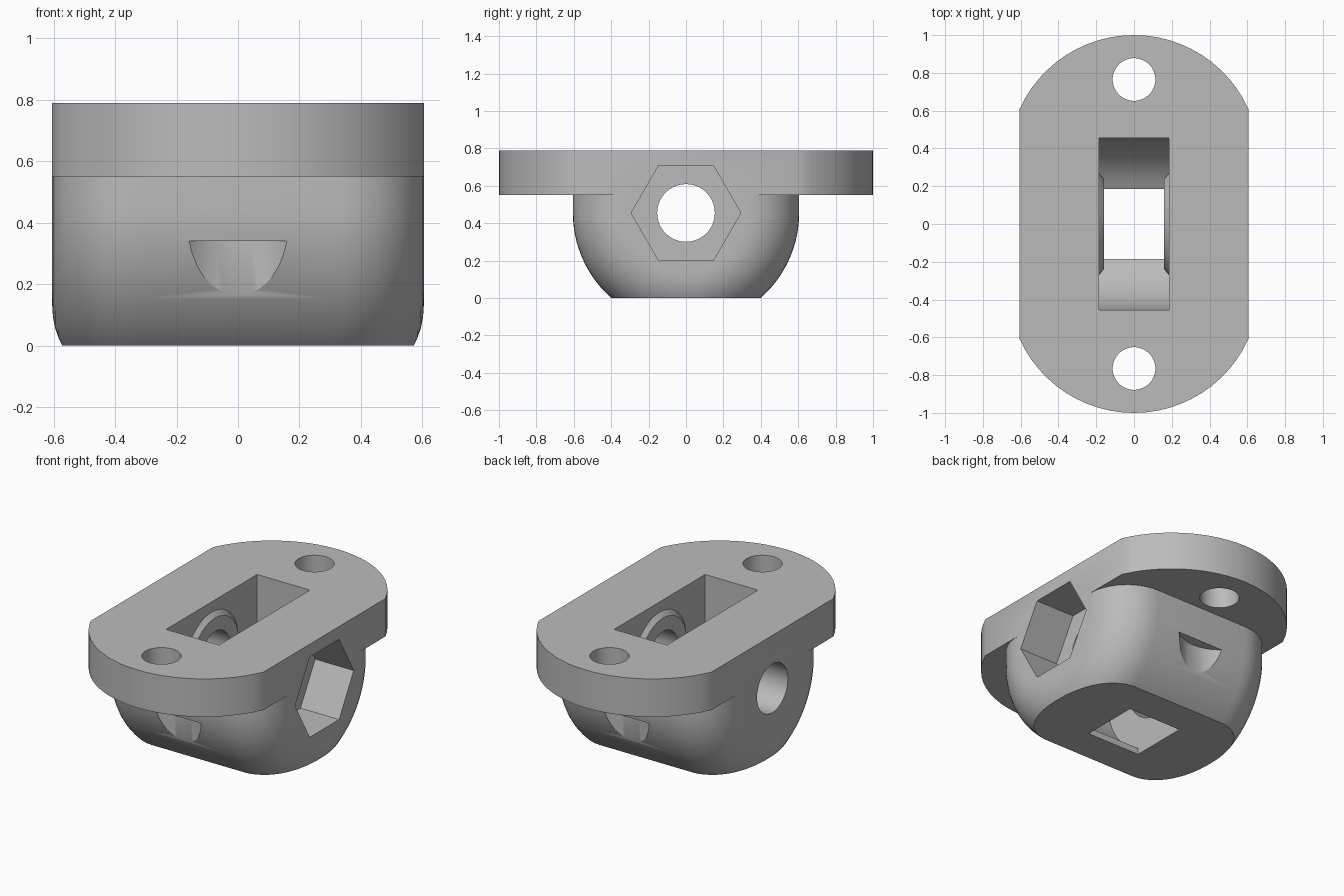
import bpy, bmesh, math
from mathutils import Matrix, Vector

cube = bpy.data.objects.get("Cube")
if cube:
    bpy.data.objects.remove(cube, do_unlink=True)

HALF = 0.605         # half width of body and flange
AXLE_Z = 0.455       # height of the wheel axle
TOP, FLANGE_Z = 0.79, 0.55
FILLET = 0.28

grey = bpy.data.materials.new("plain_grey")
grey.use_nodes = True
grey.diffuse_color = (0.5, 0.5, 0.5, 1)
grey.node_tree.nodes["Principled BSDF"].inputs["Base Color"].default_value = (0.5, 0.5, 0.5, 1)


def make_object(name, bm):
    bmesh.ops.recalc_face_normals(bm, faces=bm.faces)
    mesh = bpy.data.meshes.new(name)
    bm.to_mesh(mesh)
    bm.free()
    mesh.materials.append(grey)
    obj = bpy.data.objects.new(name, mesh)
    bpy.context.collection.objects.link(obj)
    return obj


def box(name, x, y, z0, z1):
    bm = bmesh.new()
    bmesh.ops.create_cube(bm, size=1)
    bmesh.ops.scale(bm, vec=(2 * x, 2 * y, z1 - z0), verts=bm.verts)
    bmesh.ops.translate(bm, vec=(0, 0, (z0 + z1) / 2), verts=bm.verts)
    return make_object(name, bm)


def rod(name, axis, start, end, r1, r2=None, sides=64):
    """Cylinder or cone between two points on a line parallel to x or z."""
    bm = bmesh.new()
    bmesh.ops.create_cone(bm, cap_ends=True, segments=sides, radius1=r1,
                          radius2=r1 if r2 is None else r2,
                          depth=(Vector(end) - Vector(start)).length)
    if axis == "x":
        turn = math.pi / 2 if end[0] > start[0] else -math.pi / 2
        bmesh.ops.rotate(bm, matrix=Matrix.Rotation(turn, 3, "Y"), verts=bm.verts)
    bmesh.ops.translate(bm, vec=(Vector(start) + Vector(end)) / 2, verts=bm.verts)
    return make_object(name, bm)


def combine(target, tool, operation):
    mod = target.modifiers.new(operation.lower(), "BOOLEAN")
    mod.operation, mod.object, mod.solver = operation, tool, "EXACT"
    bpy.context.view_layer.objects.active = target
    bpy.ops.object.modifier_apply(modifier=mod.name)
    bpy.data.objects.remove(tool, do_unlink=True)


def make_body():
    """Drum about the x axis with filleted rims, carried straight up above the axle."""
    inner = HALF - FILLET
    steps = [math.pi / 2 * i / 12 for i in range(13)]
    right = [(inner + FILLET * math.sin(a), inner + FILLET * math.cos(a)) for a in steps]
    profile = [(-HALF, 0)] + [(-x, r) for x, r in reversed(right)] + right + [(HALF, 0)]
    rows = [(0, FLANGE_Z + 0.05)]
    rows += [(-math.pi * i / 48, AXLE_Z) for i in range(49)]
    rows += [(-math.pi, FLANGE_Z + 0.05)]
    bm = bmesh.new()
    grid = [[bm.verts.new((x, r * math.cos(a), z + r * math.sin(a))) for x, r in profile]
            for a, z in rows]
    for low, high in zip(grid, grid[1:]):
        for i in range(len(profile) - 1):
            bm.faces.new((low[i], low[i + 1], high[i + 1], high[i]))
    bmesh.ops.remove_doubles(bm, verts=bm.verts, dist=0.0001)
    bmesh.ops.dissolve_degenerate(bm, edges=bm.edges, dist=0.0001)
    bmesh.ops.holes_fill(bm, edges=[e for e in bm.edges if e.is_boundary], sides=0)
    return make_object("caster_housing", bm)


def make_flange():
    """Plate with straight sides and shallow round ends."""
    rise = 0.39
    radius = (HALF ** 2 + rise ** 2) / (2 * rise)
    sweep = math.asin(HALF / radius)
    end = [(radius * math.sin(a), 1 - radius + radius * math.cos(a))
           for a in (sweep * (1 - i / 12) for i in range(25))]
    outline = end + [(-x, -y) for x, y in end]
    bm = bmesh.new()
    face = bm.faces.new([bm.verts.new((x, y, FLANGE_Z)) for x, y in outline])
    out = bmesh.ops.extrude_face_region(bm, geom=[face])
    bmesh.ops.translate(bm, vec=(0, 0, TOP - FLANGE_Z),
                        verts=[v for v in out["geom"] if isinstance(v, bmesh.types.BMVert)])
    return make_object("flange", bm)


housing = make_body()
combine(housing, box("floor_cut", 1, 1, -0.5, 0), "DIFFERENCE")
combine(housing, make_flange(), "UNION")

# Wheel slot: straight upper part, round lower part, square opening below
slot = box("slot_cut", 0.185, 0.455, AXLE_Z, 1)
combine(slot, rod("wheel_cut", "x", (-0.185, 0, AXLE_Z), (0.185, 0, AXLE_Z), 0.455), "UNION")
combine(slot, box("opening_cut", 0.185, 0.185, -0.2, AXLE_Z), "UNION")
combine(housing, slot, "DIFFERENCE")

# Tapered bosses either side of the wheel
for s in (-1, 1):
    boss = rod("boss", "x", (s * 0.21, 0, AXLE_Z), (s * 0.16, 0, AXLE_Z), 0.30, 0.24)
    combine(housing, boss, "UNION")

# Axle hole and nut pocket
combine(housing, rod("axle_cut", "x", (-1, 0, AXLE_Z), (1, 0, AXLE_Z), 0.154), "DIFFERENCE")
nut = rod("nut_cut", "x", (0.335, 0, AXLE_Z), (0.8, 0, AXLE_Z), 0.293, sides=6)
if max(v.co.y for v in nut.data.vertices) < 0.28:      # corners point along y
    nut.data.transform(Matrix.Translation((0, 0, AXLE_Z)) @ Matrix.Rotation(math.pi / 6, 4, "X")
                       @ Matrix.Translation((0, 0, -AXLE_Z)))
combine(housing, nut, "DIFFERENCE")

# Screw holes with clearance for the heads below
for s in (-1, 1):
    y = s * 0.765
    combine(housing, rod("screw_cut", "z", (0, y, 0.4), (0, y, 1), 0.113), "DIFFERENCE")
    combine(housing, rod("head_cut", "z", (0, y, -0.2), (0, y, 0.34), 0.234), "DIFFERENCE")

bpy.ops.object.select_all(action="DESELECT")
housing.select_set(True)
bpy.context.view_layer.objects.active = housing
bpy.ops.object.shade_smooth_by_angle(angle=math.radians(30))
